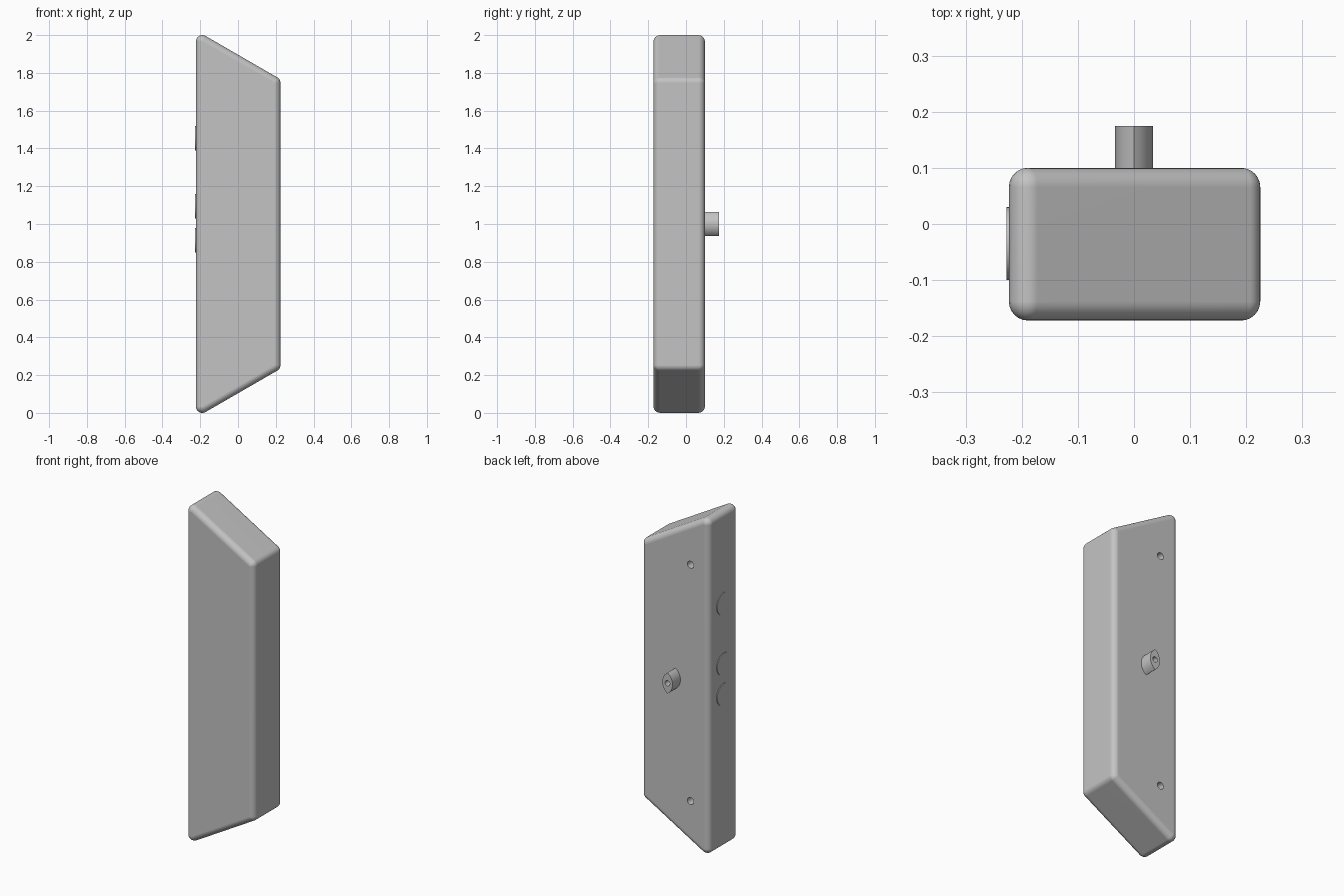
import bpy, bmesh
from math import sin, cos, tan, pi, radians, asin
from mathutils import Matrix, Vector

default = bpy.data.objects.get("Cube")
if default:
    bpy.data.objects.remove(default, do_unlink=True)

grey = bpy.data.materials.new("light_grey")
grey.use_nodes = True
grey.diffuse_color = (0.55, 0.55, 0.55, 1)
grey.node_tree.nodes["Principled BSDF"].inputs["Base Color"].default_value = grey.diffuse_color

X_MIN, X_MAX = -0.223, 0.225
Y_FRONT, Y_BACK = -0.172, 0.10
R = 0.034
STEPS = 6


def loft(name, loops):
    """Skin a stack of equal loops and cap both ends."""
    bm = bmesh.new()
    rings = [[bm.verts.new(p) for p in loop] for loop in loops]
    n = len(rings[0])
    for a, b in zip(rings, rings[1:]):
        for i in range(n):
            j = (i + 1) % n
            bm.faces.new((a[i], a[j], b[j], b[i]))
    bm.faces.new(rings[0])
    bm.faces.new(rings[-1])
    bmesh.ops.recalc_face_normals(bm, faces=bm.faces)
    mesh = bpy.data.meshes.new(name)
    bm.to_mesh(mesh)
    bm.free()
    ob = bpy.data.objects.new(name, mesh)
    bpy.context.collection.objects.link(ob)
    mesh.materials.append(grey)
    return ob


def disc(name, centre, axis, radius, depth, sides=32):
    """Cylinder centred at a point along an axis."""
    rot = Vector(axis).to_track_quat('Z', 'Y').to_matrix().to_4x4()
    m = Matrix.Translation(centre) @ rot
    return loft(name, [[m @ Vector((radius * cos(2 * pi * i / sides),
                                    radius * sin(2 * pi * i / sides), z))
                        for i in range(sides)] for z in (-depth / 2, depth / 2)])


def select(ob):
    bpy.ops.object.select_all(action='DESELECT')
    ob.select_set(True)
    bpy.context.view_layer.objects.active = ob


def drill(ob, centre, radius, depth):
    """Cut a blind hole along y."""
    cutter = disc("hole_cutter", centre, (0, 1, 0), radius, depth * 2, 24)
    mod = ob.modifiers.new("hole", 'BOOLEAN')
    mod.operation, mod.solver, mod.object = 'DIFFERENCE', 'EXACT', cutter
    select(ob)
    bpy.ops.object.modifier_apply(modifier=mod.name)
    bpy.data.objects.remove(cutter, do_unlink=True)


def smooth(ob):
    select(ob)
    bpy.ops.object.shade_smooth_by_angle(angle=radians(30))


# Body: trapezoid with slanted ends, every edge rounded to one radius
drop = (X_MAX - X_MIN - 2 * R) * tan(radians(30))
corners = [(X_MAX - R, 2 - R - drop, 0, 60), (X_MIN + R, 2 - R, 60, 180),
           (X_MIN + R, R, 180, 300), (X_MAX - R, R + drop, 300, 360)]


def body_loop(radius, y):
    return [(cx + radius * cos(radians(a0 + (a1 - a0) * k / STEPS)), y,
             cz + radius * sin(radians(a0 + (a1 - a0) * k / STEPS)))
            for cx, cz, a0, a1 in corners for k in range(STEPS + 1)]


arc = [pi / 2 * k / STEPS for k in range(STEPS + 1)]
front = [body_loop(max(R * sin(t), 0.0005), Y_FRONT + R - R * cos(t)) for t in arc]
back = [body_loop(max(R * cos(t), 0.0005), Y_BACK - R + R * sin(t)) for t in arc]
body = loft("body", front + back)

# Two screw holes in the back
for side in (-1, 1):
    drill(body, (-0.1, Y_BACK, 1 + side * 0.705), 0.021, 0.05)
smooth(body)
weighted = body.modifiers.new("even_shading", 'WEIGHTED_NORMAL')
weighted.keep_sharp = True

# Lens-shaped mounting peg on the back, with a hole in its end
half_w, half_h = 0.0335, 0.0625
lens_r = (half_h ** 2 + half_w ** 2) / (2 * half_w)
spread = asin(half_h / lens_r)
sweep = [spread * (2 * k / 12 - 1) for k in range(12)]
lens = [(s * (lens_r * cos(a) - lens_r + half_w), s * lens_r * sin(a))
        for s in (1, -1) for a in sweep]
peg = loft("mounting_peg", [[(x, y, 1 + z) for x, z in lens] for y in (Y_BACK - 0.005, 0.175)])
drill(peg, (0, 0.175, 1), 0.016, 0.06)
smooth(peg)

# Three thin round buttons on the tall side
for name, z in (("upper", 1.455), ("middle", 1.095), ("lower", 0.915)):
    smooth(disc(name + "_button", (X_MIN - 0.001, -0.035, z), (1, 0, 0), 0.065, 0.006, 48))
